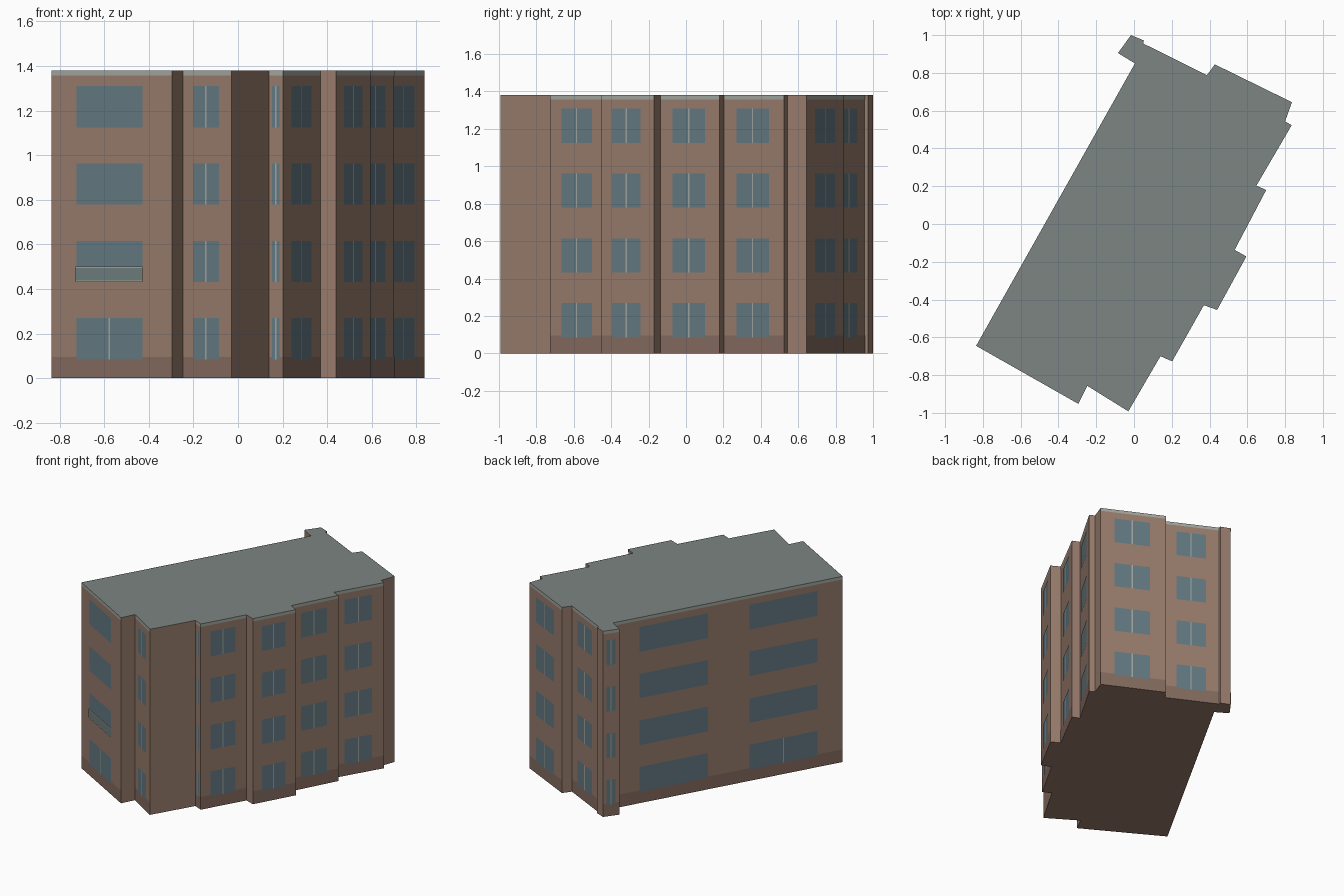
import bpy
from mathutils import Vector

if "Cube" in bpy.data.objects:
    bpy.data.objects.remove(bpy.data.objects["Cube"])

H = 1.38
FLOORS = [(0.085, 0.27), (0.432, 0.615), (0.78, 0.962), (1.125, 1.31)]

# Footprint, counter-clockwise from the far left corner
OUTLINE = [(-0.836, -0.645), (-0.295, -0.952), (-0.247, -0.857), (-0.03, -0.992),
           (0.14, -0.70), (0.202, -0.727), (0.37, -0.43), (0.44, -0.455),
           (0.595, -0.172), (0.533, -0.137), (0.70, 0.18), (0.648, 0.203),
           (0.835, 0.523), (0.80, 0.543), (0.836, 0.645), (0.428, 0.845),
           (0.386, 0.788), (0.05, 0.955), (0.052, 0.972), (-0.016, 1.0),
           (-0.085, 0.905), (0.005, 0.85)]


def material(name, rgb):
    m = bpy.data.materials.new(name)
    m.diffuse_color = (*rgb, 1)
    m.use_nodes = True
    m.node_tree.nodes["Principled BSDF"].inputs["Base Color"].default_value = m.diffuse_color
    return m


WALL = material("brick", (0.31, 0.20, 0.15))
BASE = material("plinth brick", (0.23, 0.145, 0.115))
ROOF = material("roof grey", (0.20, 0.235, 0.22))
TRIM = material("pale trim", (0.36, 0.38, 0.34))
GLASS = material("window glass", (0.125, 0.19, 0.22))
RAIL_GLASS = material("balcony panel", (0.16, 0.21, 0.205))


def make_object(name, verts, faces, mats):
    mesh = bpy.data.meshes.new(name)
    mesh.from_pydata(verts, [], faces)
    for m in mats:
        mesh.materials.append(m)
    ob = bpy.data.objects.new(name, mesh)
    bpy.context.collection.objects.link(ob)
    return ob


class Panels:
    """Collects flat panels laid on the walls into one object."""
    def __init__(self):
        self.verts, self.faces = [], []

    def add(self, wall, u0, u1, z0, z1, out):
        a = Vector(OUTLINE[wall])
        d = Vector(OUTLINE[(wall + 1) % len(OUTLINE)]) - a
        n = Vector((d.y, -d.x)).normalized() * out
        p, q = a + d * u0 + n, a + d * u1 + n
        i = len(self.verts)
        self.verts += [(p.x, p.y, z0), (q.x, q.y, z0), (q.x, q.y, z1), (p.x, p.y, z1)]
        self.faces.append((i, i + 1, i + 2, i + 3))

    def build(self, name, mat):
        return make_object(name, self.verts, self.faces, [mat])


# Building body: brick walls, grey flat roof
n = len(OUTLINE)
verts = [(x, y, z) for z in (0, H) for x, y in OUTLINE]
faces = [(i, (i + 1) % n, (i + 1) % n + n, i + n) for i in range(n)]
faces += [tuple(range(n, 2 * n)), tuple(reversed(range(n)))]
body = make_object("building_body", verts, faces, [WALL, ROOF])
body.data.polygons[n].material_index = 1

# Facades: wall index -> window spans along the wall
SPAN = (0.21, 0.755)
FACADES = {w: [SPAN] for w in (0, 2, 4, 6, 9, 11, 14, 16, 19)}
FACADES[7] = [SPAN]
FACADES[21] = [(0.115, 0.413), (0.594, 0.891)]
del FACADES[6]
FACADES[5] = [SPAN]

plinth, coping, windows, mullions = Panels(), Panels(), Panels(), Panels()
for wall, spans in FACADES.items():
    length = (Vector(OUTLINE[(wall + 1) % n]) - Vector(OUTLINE[wall])).length
    half = 0.004 / length
    plinth.add(wall, 0, 1, 0, 0.095, 0.001)
    coping.add(wall, 0, 1, 1.358, H, 0.001)
    for k, (u0, u1) in enumerate(spans):
        mid = (u0 + u1) / 2
        for floor, (z0, z1) in enumerate(FLOORS):
            windows.add(wall, u0, u1, z0, z1, 0.002)
            # Wide openings carry a mullion only on the ground floor
            if wall not in (0, 21) or (floor == 0 and not (wall == 21 and k == 0)):
                mullions.add(wall, mid - half, mid + half, z0, z1, 0.003)
plinth.build("plinth_band", BASE)
coping.build("roof_edge_band", TRIM)
windows.build("windows", GLASS)
mullions.build("window_mullions", TRIM)

# Balcony front on the first upper floor with two pale rails
panel, rails = Panels(), Panels()
panel.add(0, 0.205, 0.76, 0.432, 0.5, 0.007)
for z in (0.432, 0.494):
    rails.add(0, 0.205, 0.76, z, z + 0.006, 0.008)
panel.build("balcony_panel", RAIL_GLASS)
rails.build("balcony_rails", TRIM)
